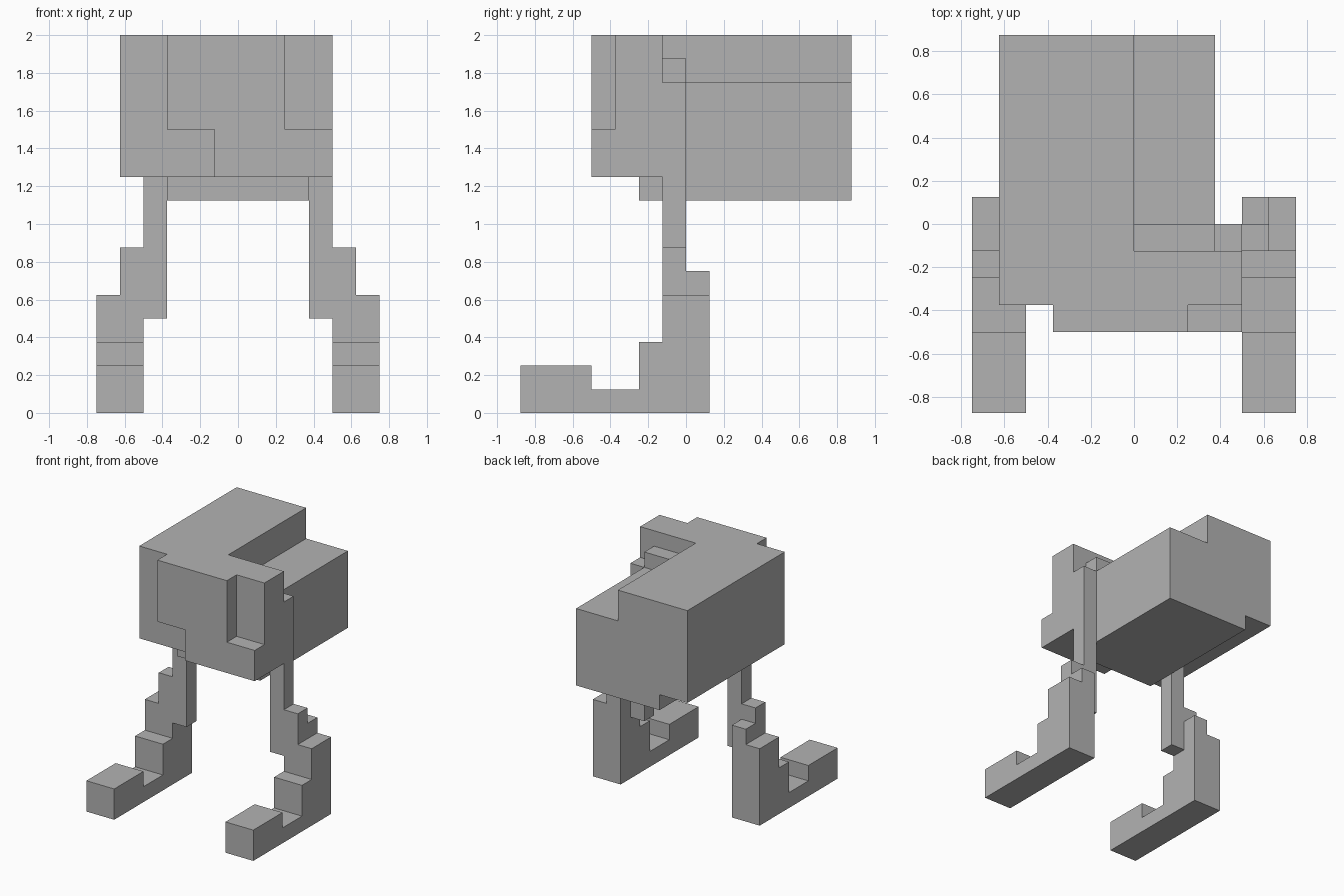
import bpy
import bmesh
import math
from itertools import product
from mathutils import Vector

if "Cube" in bpy.data.objects:
    bpy.data.objects.remove(bpy.data.objects["Cube"], do_unlink=True)

UNIT = 0.125  # one block edge

grey = bpy.data.materials.new("plain_grey")
grey.use_nodes = True
grey.diffuse_color = (0.45, 0.45, 0.45, 1)
grey.node_tree.nodes["Principled BSDF"].inputs["Base Color"].default_value = (0.45, 0.45, 0.45, 1)


def block_object(name, boxes, side=1):
    """Fuse boxes, given as (x range, y range, z range) in blocks, into one clean skin."""
    cells = set()
    for xs, ys, zs in boxes:
        cells.update(product(range(*xs), range(*ys), range(*zs)))
    bm = bmesh.new()
    for cell in cells:
        centre = Vector(cell) + Vector((0.5, 0.5, 0.5))
        for axis in range(3):
            for sign in (-1, 1):
                near = list(cell)
                near[axis] += sign
                if tuple(near) in cells:
                    continue
                n, u, v = Vector(), Vector(), Vector()
                n[axis] = sign / 2
                u[(axis + 1) % 3] = 0.5
                v[(axis + 2) % 3] = sign / 2
                corners = [centre + n + d for d in (-u - v, u - v, u + v, v - u)]
                bm.faces.new([bm.verts.new((p.x * side * UNIT, p.y * UNIT, p.z * UNIT))
                              for p in corners])
    bmesh.ops.remove_doubles(bm, verts=bm.verts, dist=UNIT / 100)
    if side < 0:
        bmesh.ops.reverse_faces(bm, faces=bm.faces)
    # Merge the flat faces
    bmesh.ops.dissolve_limit(bm, angle_limit=math.radians(1), verts=bm.verts, edges=bm.edges)
    mesh = bpy.data.meshes.new(name)
    bm.to_mesh(mesh)
    bm.free()
    mesh.materials.append(grey)
    obj = bpy.data.objects.new(name, mesh)
    bpy.context.collection.objects.link(obj)
    return obj


block_object("body", [
    ((-5, 4), (-3, -1), (10, 16)),   # head
    ((-3, 2), (-4, -3), (12, 16)),   # upper face plate
    ((-1, 4), (-4, -3), (10, 12)),   # lower face plate
    ((-5, 0), (-1, 7), (10, 16)),    # tall half of the back
    ((0, 3), (-1, 0), (10, 15)),     # step behind the head
    ((0, 3), (0, 7), (10, 14)),      # low half of the back
    ((3, 4), (-1, 0), (10, 14)),     # left hip
    ((-3, 3), (-2, 7), (9, 10)),     # belly
])

leg = [
    ((3, 4), (-1, 0), (4, 10)),      # thigh
    ((3, 5), (-1, 0), (4, 7)),       # knee
    ((4, 5), (-1, 1), (0, 6)),       # inner shin
    ((5, 6), (-1, 1), (0, 5)),       # outer shin
    ((4, 6), (-2, -1), (0, 3)),      # instep
    ((4, 6), (-4, -2), (0, 1)),      # sole
    ((4, 6), (-7, -4), (0, 2)),      # toe
]
for name, side in (("left_leg", 1), ("right_leg", -1)):
    block_object(name, leg, side)
